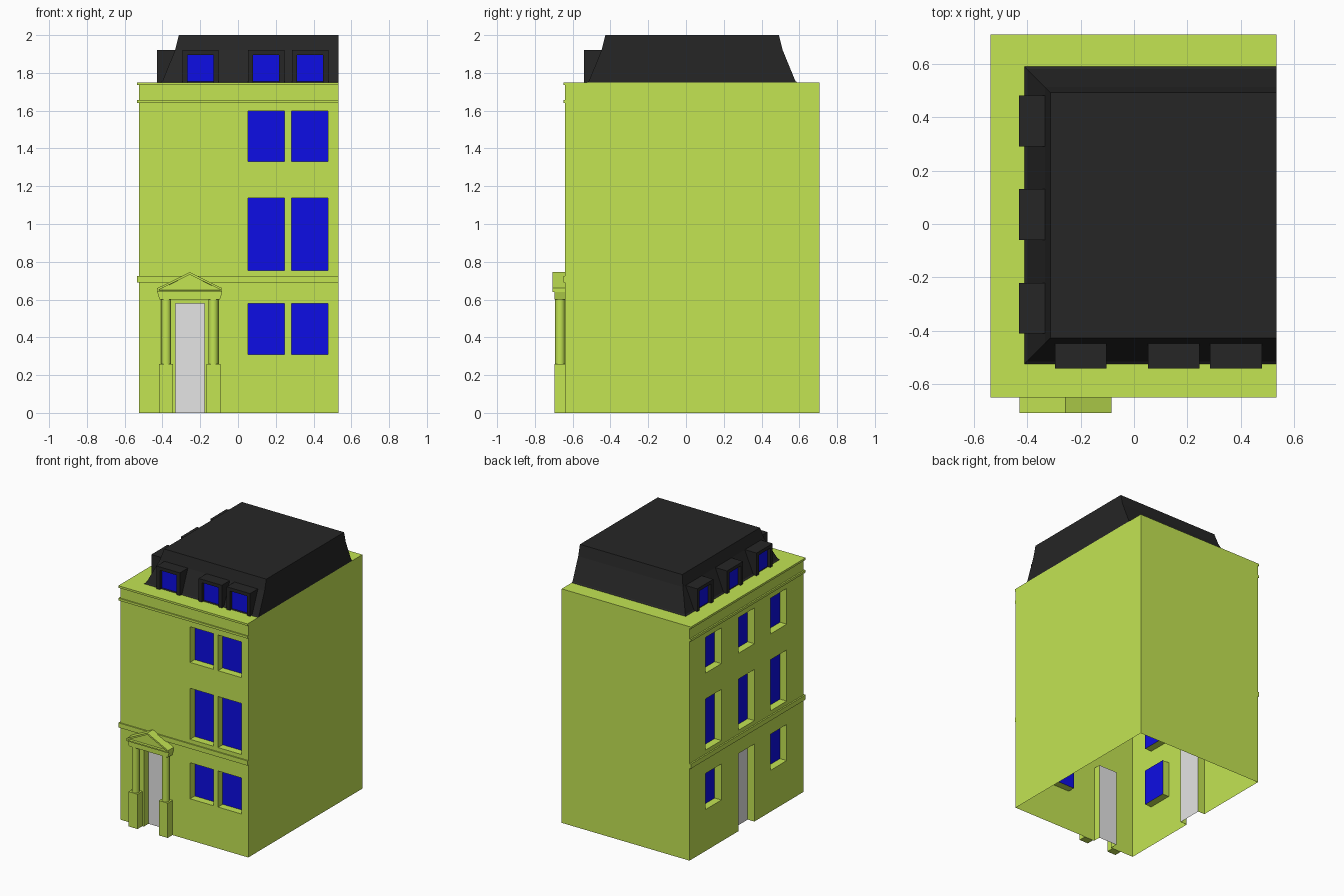
import bpy, bmesh
from mathutils import Vector

if "Cube" in bpy.data.objects:
    bpy.data.objects.remove(bpy.data.objects["Cube"], do_unlink=True)


def material(name, r, g, b):
    m = bpy.data.materials.new(name)
    m.use_nodes = True
    m.diffuse_color = (r, g, b, 1)
    m.node_tree.nodes["Principled BSDF"].inputs["Base Color"].default_value = (r, g, b, 1)
    return m


GREEN = material("green_wall", 0.546, 0.778, 0.086)
BLUE = material("blue_glass", 0.004, 0.004, 0.78)
GREY = material("grey_door", 0.78, 0.78, 0.78)
DARK = material("dark_slate", 0.019, 0.019, 0.019)

# Outer wall planes and storey heights
LEFT, RIGHT, FRONT, BACK, TOP = -0.525, 0.533, -0.64, 0.708, 1.75
STOREYS = [(0.31, 0.58), (0.755, 1.137), (1.33, 1.597)]
DOOR_TOP, DEPTH = 0.58, 0.055


def finish(bm, name, *mats):
    me = bpy.data.meshes.new(name)
    bm.to_mesh(me)
    bm.free()
    ob = bpy.data.objects.new(name, me)
    bpy.context.collection.objects.link(ob)
    for m in mats:
        me.materials.append(m)
    return ob


def box(name, mat, lo, hi):
    bm = bmesh.new()
    bmesh.ops.create_cube(bm, size=1)
    for v in bm.verts:
        v.co = [lo[i] if v.co[i] < 0 else hi[i] for i in range(3)]
    return finish(bm, name, mat)


def quad(bm, pts, outward, mat=0):
    f = bm.faces.new([bm.verts.new(p) for p in pts])
    f.normal_update()
    if f.normal.dot(Vector(outward)) < 0:
        f.normal_flip()
    f.material_index = mat


# Facade coordinates: along the wall, height, depth into the house
def front_point(u, z, d):
    return Vector((u, FRONT + d, z))


def side_point(u, z, d):
    return Vector((LEFT + d, u, z))


def facade(bm, point, start, end, openings):
    """Wall with recessed openings (u0, u1, z0, z1, material)."""
    us = sorted({start, end, *(u for o in openings for u in o[:2])})
    zs = sorted({0, TOP, *(z for o in openings for z in o[2:4])})
    out = point(0, 0, -1) - point(0, 0, 0)
    along = point(1, 0, 0) - point(0, 0, 0)
    up = Vector((0, 0, 1))
    for a, b in zip(us, us[1:]):
        for c, d in zip(zs, zs[1:]):
            if not any(o[0] <= a < o[1] and o[2] <= c < o[3] for o in openings):
                quad(bm, [point(a, c, 0), point(b, c, 0), point(b, d, 0), point(a, d, 0)], out)
    for a, b, c, d, mat in openings:
        quad(bm, [point(a, c, DEPTH), point(b, c, DEPTH), point(b, d, DEPTH), point(a, d, DEPTH)], out, mat)
        for u, n in ((a, along), (b, -along)):
            quad(bm, [point(u, c, 0), point(u, d, 0), point(u, d, DEPTH), point(u, c, DEPTH)], n)
        for z, n in ((c, up), (d, -up)):
            if z > 0:
                quad(bm, [point(a, z, 0), point(b, z, 0), point(b, z, DEPTH), point(a, z, DEPTH)], n)


# House shell, open underneath
front_cols = [(0.052, 0.245), (0.283, 0.477)]
side_cols = [(-0.44, -0.25), (-0.058, 0.132), (0.332, 0.522)]
front_open = [(*c, *s, 1) for c in front_cols for s in STOREYS]
front_open.append((-0.331, -0.178, 0, DOOR_TOP, 2))
side_open = [(*c, *s, 1) for i, c in enumerate(side_cols)
             for j, s in enumerate(STOREYS) if (i, j) != (1, 0)]
side_open.append((*side_cols[1], 0, DOOR_TOP, 2))
bm = bmesh.new()
facade(bm, front_point, LEFT, RIGHT, front_open)
facade(bm, side_point, FRONT, BACK, side_open)
quad(bm, [(RIGHT, FRONT, 0), (RIGHT, BACK, 0), (RIGHT, BACK, TOP), (RIGHT, FRONT, TOP)], (1, 0, 0))
quad(bm, [(LEFT, BACK, 0), (RIGHT, BACK, 0), (RIGHT, BACK, TOP), (LEFT, BACK, TOP)], (0, 1, 0))
quad(bm, [(LEFT, FRONT, TOP), (RIGHT, FRONT, TOP), (RIGHT, BACK, TOP), (LEFT, BACK, TOP)], (0, 0, 1))
bmesh.ops.remove_doubles(bm, verts=bm.verts, dist=0.0001)
finish(bm, "house_walls", GREEN, BLUE, GREY)

# Projecting string courses on the front and the open side
for name, z0, z1 in (("string_course", 0.69, 0.725), ("lower_cornice", 1.64, 1.657), ("upper_cornice", 1.735, TOP)):
    box(name + "_front", GREEN, (LEFT - 0.011, FRONT - 0.009, z0), (RIGHT, FRONT, z1))
    box(name + "_side", GREEN, (LEFT - 0.011, FRONT, z0), (LEFT, BACK, z1))

# Mansard roof with a small flared foot, flush with the party wall
bm = bmesh.new()
rings = []
for inset, z in ((-0.007, TOP), (0.003, 1.757), (0.07, 1.92), (0.09, 2.0)):
    x, y0, y1 = -0.403 + inset, -0.517 + inset, 0.582 - inset
    rings.append([bm.verts.new((px, py, z)) for px, py in ((x, y0), (RIGHT, y0), (RIGHT, y1), (x, y1))])
for low, high in zip(rings, rings[1:]):
    for i in range(4):
        j = (i + 1) % 4
        bm.faces.new((low[i], low[j], high[j], high[i]))
bm.faces.new(rings[-1])
bm.faces.new(rings[0][::-1])
finish(bm, "mansard_roof", DARK)


# Dormers with recessed glass
def dormer(name, point, u0, u1, face):
    def part(label, mat, a, b, z0, z1, d0, d1):
        p, q = point(a, z0, face + d0), point(b, z1, face + d1)
        box(name + label, mat, p, q)
    jamb, top, head = 0.027, 1.92, 1.895
    part("_body", DARK, u0, u1, TOP, top, 0.03, 0.1)
    part("_jamb_a", DARK, u0, u0 + jamb, TOP, top, 0, 0.03)
    part("_jamb_b", DARK, u1 - jamb, u1, TOP, top, 0, 0.03)
    part("_lintel", DARK, u0 + jamb, u1 - jamb, head, top, 0, 0.03)
    part("_glass", BLUE, u0 + jamb, u1 - jamb, TOP + 0.002, head, 0.024, 0.03)


for i, u in enumerate((-0.295, 0.052, 0.285)):
    dormer(f"front_dormer_{i + 1}", front_point, u, u + 0.193, 0.1)
for i, u in enumerate((-0.41, -0.06, 0.29)):
    dormer(f"side_dormer_{i + 1}", side_point, u, u + 0.19, 0.095)

# Porch: pedestals and columns on both sides of the door
MID = -0.2555
for label, s in (("right", -1), ("left", 1)):
    cx = MID + s * 0.125
    box(f"{label}_pedestal", GREEN, (cx - 0.037, -0.697, 0), (cx + 0.037, FRONT, 0.26))
    bpy.ops.mesh.primitive_cylinder_add(vertices=16, radius=0.026, depth=0.34, location=(cx, -0.6665, 0.43))
    column = bpy.context.object
    column.name = f"{label}_column"
    column.data.materials.append(GREEN)
    bpy.ops.object.shade_smooth_by_angle()

# Entablature with ends flaring up to the pediment
beam = box("entablature", GREEN, (MID - 0.172, -0.695, 0.60), (MID + 0.172, FRONT, 0.64))
for v in beam.data.vertices:
    if v.co.z < 0.62:
        v.co.x -= 0.012 if v.co.x > MID else -0.012

# Pediment with a recessed panel
bm = bmesh.new()
outline = ((-0.172, 0.64), (0.172, 0.64), (0.172, 0.66), (0, 0.745), (-0.172, 0.66))
face = bm.faces.new([bm.verts.new((MID + x, -0.707, z)) for x, z in outline])
back = bmesh.ops.extrude_face_region(bm, geom=[face], use_keep_orig=True)
for v in back["geom"]:
    if isinstance(v, bmesh.types.BMVert):
        v.co.y = FRONT
bmesh.ops.recalc_face_normals(bm, faces=bm.faces)
for rim in (0.013, 0.0005):
    bmesh.ops.inset_region(bm, faces=[face], thickness=rim, depth=0)
for v in face.verts:
    v.co.y += 0.02
finish(bm, "pediment", GREEN)
